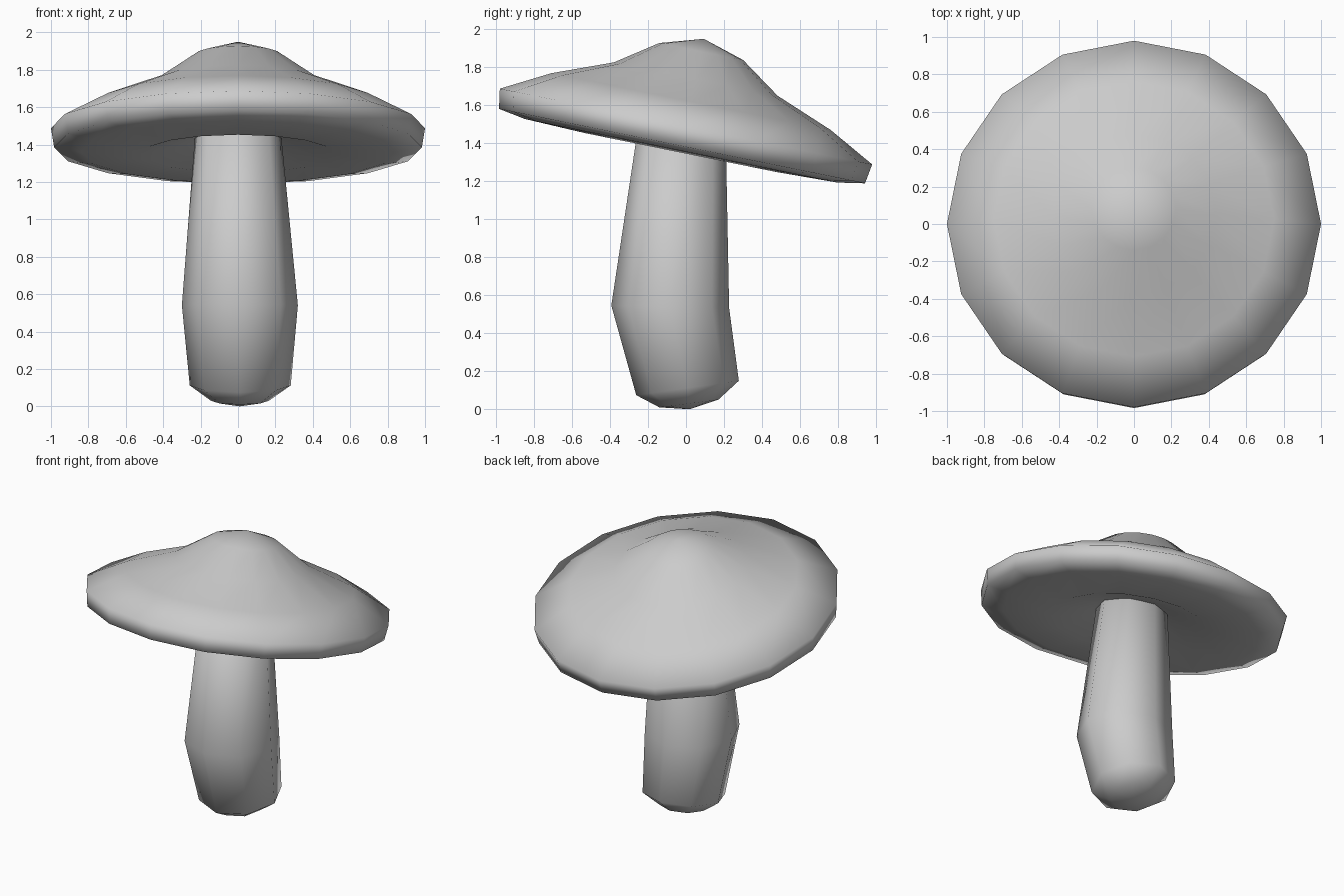
import bpy
import bmesh
from math import sin, cos, pi, radians
from mathutils import Matrix, Vector

cube = bpy.data.objects.get("Cube")
if cube:
    bpy.data.objects.remove(cube, do_unlink=True)

grey = bpy.data.materials.new("plain grey")
grey.use_nodes = True
colour = (0.6, 0.6, 0.6, 1)
grey.diffuse_color = colour
grey.node_tree.nodes["Principled BSDF"].inputs["Base Color"].default_value = colour


def loft(name, sides, rings, start, end):
    """Bridge rings of (centre, radius, slope along y), closed by a pole at each end."""
    bm = bmesh.new()
    loops = []
    for centre, radius, slope in rings:
        loop = []
        for i in range(sides):
            a = 2 * pi * i / sides
            offset = Vector((cos(a), sin(a), slope * sin(a))) * radius
            loop.append(bm.verts.new(Vector(centre) + offset))
        loops.append(loop)
    first, last = bm.verts.new(start), bm.verts.new(end)
    for i in range(sides):
        j = (i + 1) % sides
        bm.faces.new((first, loops[0][j], loops[0][i]))
        for low, high in zip(loops, loops[1:]):
            bm.faces.new((low[i], low[j], high[j], high[i]))
        bm.faces.new((last, loops[-1][i], loops[-1][j]))
    bmesh.ops.recalc_face_normals(bm, faces=bm.faces)
    for face in bm.faces:
        face.smooth = True
    mesh = bpy.data.meshes.new(name)
    bm.to_mesh(mesh)
    bm.free()
    mesh.materials.append(grey)
    obj = bpy.data.objects.new(name, mesh)
    bpy.context.collection.objects.link(obj)
    return obj


# Cap: hollowed underside, thin rim and a domed centre, tipped towards the back
profile = [(0.25, -0.06), (0.51, -0.14), (0.84, -0.13), (0.983, -0.105),
           (1.0, 0), (0.75, 0.134), (0.44, 0.255), (0.225, 0.403)]
cap = loft("mushroom_cap", 16, [((0, 0, h), r, 0) for r, h in profile],
           (0, 0, -0.03), (0, 0, 0.471))
cap.data.transform(Matrix.Translation((0, 0, 1.488)) @ Matrix.Rotation(radians(-11.5), 4, "X"))

# Stem: rounded slanted foot, bulging middle and a narrower neck
stem_rings = [((0.01, 0.015, 0.03), 0.155, 0.13),
              ((0.012, 0.008, 0.112), 0.27, 0.14),
              ((0.01, -0.083, 0.54), 0.31, -0.02),
              ((0, -0.017, 1.5), 0.226, -0.2)]
loft("mushroom_stem", 8, stem_rings, (0.01, 0.02, 0), (0, -0.017, 1.52))
